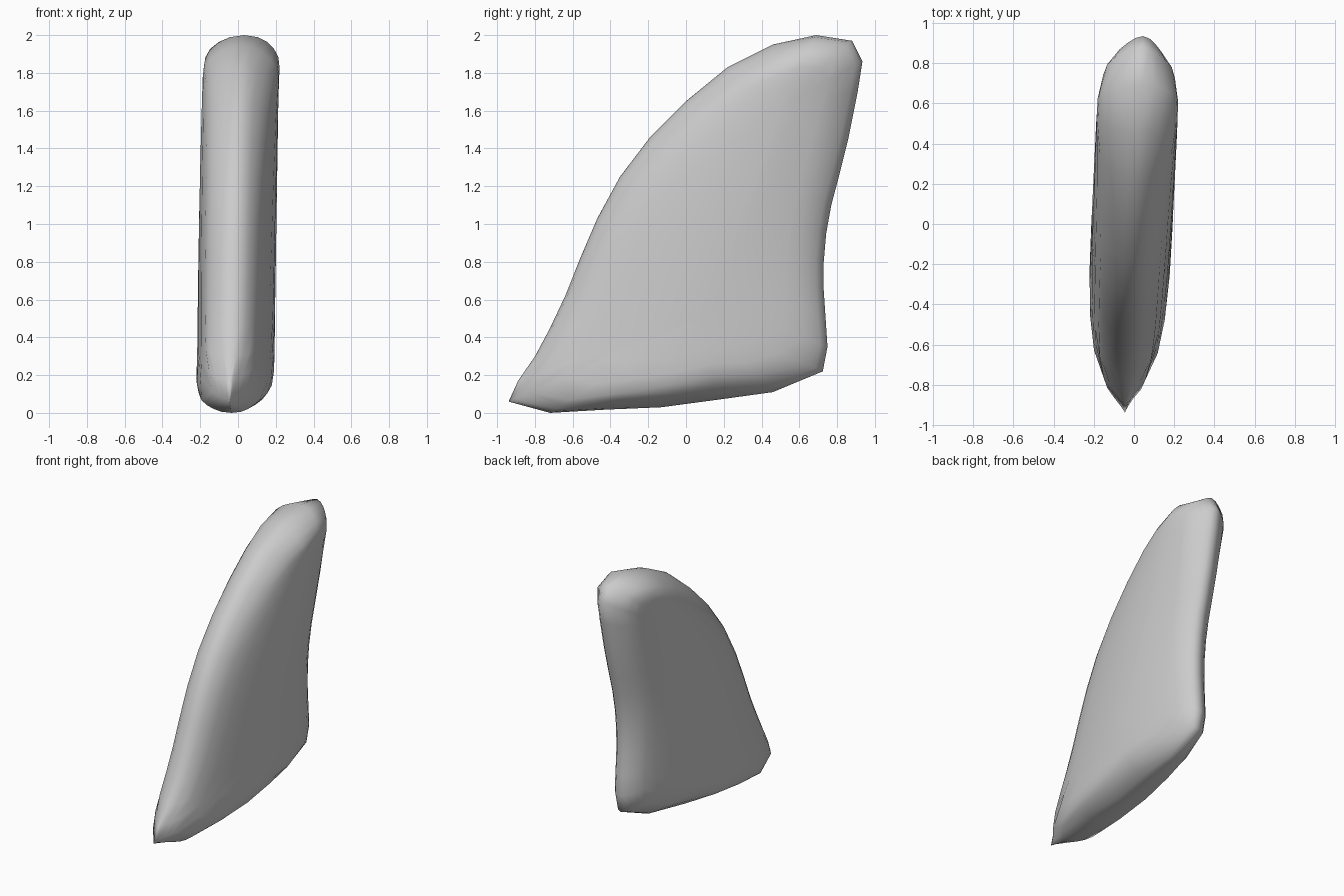
import bpy, bmesh, math
from mathutils import Vector, Matrix
from mathutils.geometry import intersect_point_line

if "Cube" in bpy.data.objects:
    bpy.data.objects.remove(bpy.data.objects["Cube"])

# Side outline of the fin (y, z), tip of the leading edge first
OUTLINE = [Vector(p) for p in [
    (-.94, .06), (-.89, .17), (-.80, .30), (-.72, .45), (-.64, .62), (-.56, .82),
    (-.47, 1.03), (-.35, 1.25), (-.19, 1.46), (0, 1.65), (.22, 1.83), (.46, 1.95),
    (.69, 2.0), (.88, 1.97), (.935, 1.86), (.91, 1.70), (.86, 1.45), (.81, 1.25),
    (.77, 1.10), (.743, .95), (.73, .80), (.73, .65), (.74, .50), (.75, .35),
    (.725, .22), (.46, .11), (.17, .07), (-.13, .03), (-.43, .017), (-.72, 0)]]
EDGES = list(zip(OUTLINE, OUTLINE[1:] + OUTLINE[:1]))
SPINE = (Vector((.1, .5)), Vector((.52, 1.62)))
HALF_WIDTH, ROUNDING, POWER = .202, .15, 2.1


def nearest(p, a, b):
    q, t = intersect_point_line(p, a, b)
    return a if t < 0 else b if t > 1 else Vector(q[:2])


def half_thickness(p):
    # Rounded rim
    d = min((p - nearest(p, a, b)).length for a, b in EDGES)
    q = 1 - min(d / ROUNDING, 1)
    rim = (1 - q ** POWER) ** (1 / POWER)
    # Lens-shaped bulge, thinner towards the trailing edge
    cuts = [a.x + (b.x - a.x) * (p.y - a.y) / (b.y - a.y)
            for a, b in EDGES if (a.y > p.y) != (b.y > p.y)]
    u = (p.x - min(cuts)) / (max(cuts) - min(cuts)) if len(cuts) > 1 else .5
    base = .54 if u < .5 else .42
    lens = base + (1 - base) * 4 * u * (1 - u)
    # Pointed front tip
    tip = min(1, max(0, (p.x + .94) / .2)) ** .7
    return HALF_WIDTH * rim * lens * tip


def inset_ring(amount, fraction):
    ring = []
    for p in OUTLINE:
        to_spine = nearest(p, *SPINE) - p
        step = amount + fraction * (to_spine.length - amount)
        ring.append(p + to_spine.normalized() * step)
    return ring


# Pillow-shaped body: shared rim, then inset rings on both sides
bm = bmesh.new()
rim = [bm.verts.new((0, p.x, p.y)) for p in OUTLINE]
n = len(rim)
for side in (-1, 1):
    previous = rim
    for amount, fraction in ((.012, 0), (.04, 0), (.08, 0), (.13, 0),
                             (.13, .2), (.13, .45), (.13, .7), (.13, .92)):
        ring = [bm.verts.new((side * half_thickness(p) - min(amount, .08) / 8, p.x, p.y))
                for p in inset_ring(amount, fraction)]
        for i in range(n):
            j = (i + 1) % n
            bm.faces.new((previous[i], previous[j], ring[j], ring[i]))
        previous = ring
    # Close the narrow strip along the spine
    bm.faces.new(previous)

bmesh.ops.recalc_face_normals(bm, faces=bm.faces)
# The fin is turned slightly about the vertical
bm.transform(Matrix.Rotation(math.radians(-2.75), 4, 'Z'))
for f in bm.faces:
    f.smooth = True

mesh = bpy.data.meshes.new("fin")
bm.to_mesh(mesh)
bm.free()
bpy.context.collection.objects.link(bpy.data.objects.new("fin", mesh))
